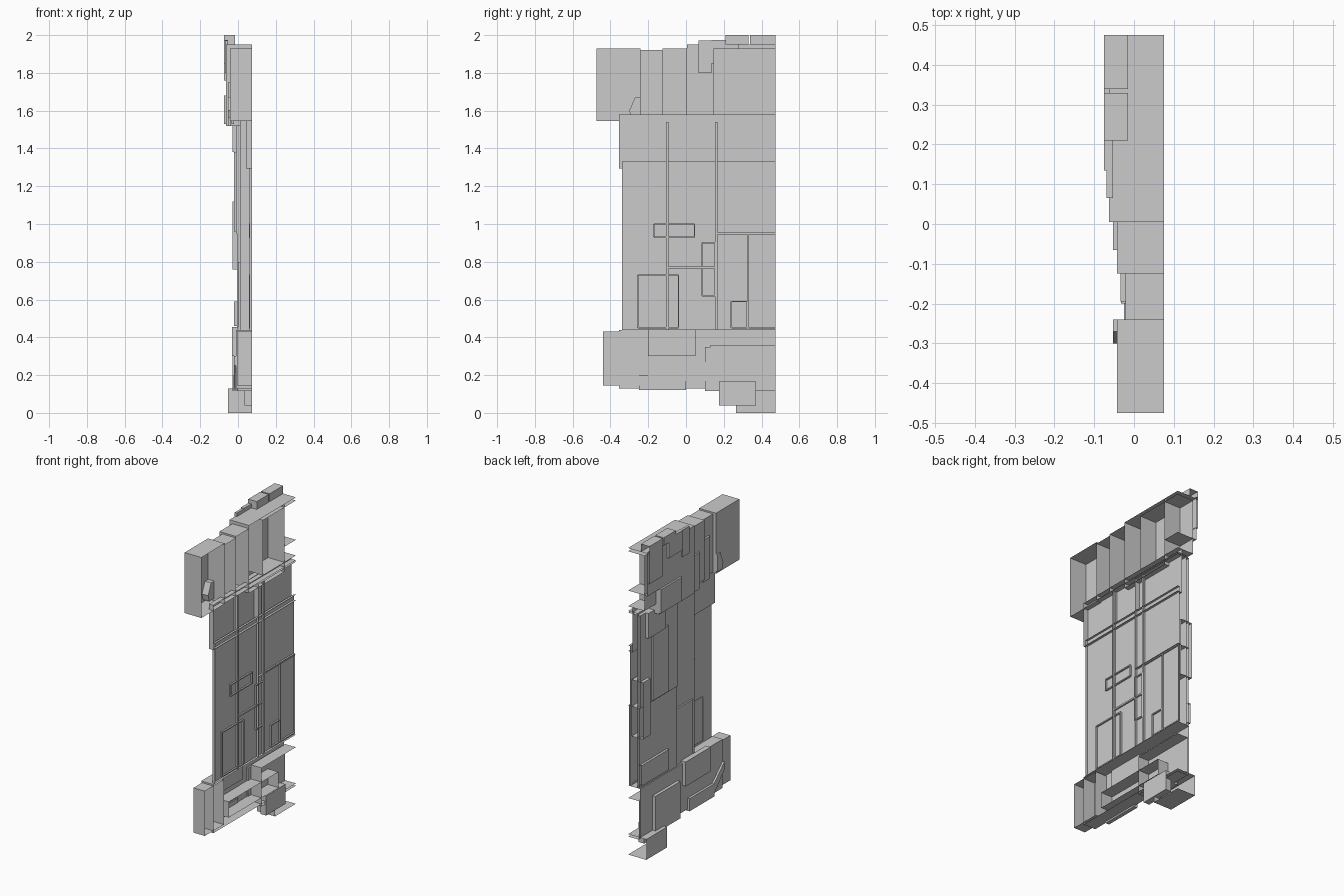
import bpy, bmesh

cube = bpy.data.objects.get("Cube")
if cube:
    bpy.data.objects.remove(cube, do_unlink=True)

INNER, BACK = 0.075, 0.475  # open cut planes of the panel

grey = bpy.data.materials.new("plain_grey")
grey.use_nodes = True
colour = (0.6, 0.6, 0.6, 1)
grey.diffuse_color = colour
grey.node_tree.nodes["Principled BSDF"].inputs["Base Color"].default_value = colour


def finish(name, bm):
    mesh = bpy.data.meshes.new(name)
    bm.to_mesh(mesh)
    bm.free()
    mesh.materials.append(grey)
    obj = bpy.data.objects.new(name, mesh)
    bpy.context.collection.objects.link(obj)
    return obj


def box(name, x, y, z, open_sides=True):
    """Box between pairs of limits; sides lying on the cut planes stay open."""
    bm = bmesh.new()
    bmesh.ops.create_cube(bm, size=1)
    for v in bm.verts:
        v.co = [lim[0] if c < 0 else lim[1] for c, lim in zip(v.co, (x, y, z))]
    if open_sides:
        cut = [f for f in bm.faces
               if (f.normal.x > 0.5 and x[1] == INNER) or (f.normal.y > 0.5 and y[1] == BACK)]
        bmesh.ops.delete(bm, geom=cut, context='FACES')
    return finish(name, bm)


def shell(name, x, y, z):
    return box(name, (x, INNER), y, z)


def prism(name, x, outline):
    """Extrude a y-z outline along x."""
    bm = bmesh.new()
    face = bm.faces.new([bm.verts.new((x[0], a, b)) for a, b in outline])
    top = bmesh.ops.extrude_face_region(bm, geom=[face])["geom"]
    for v in top:
        if isinstance(v, bmesh.types.BMVert):
            v.co.x = x[1]
    bmesh.ops.recalc_face_normals(bm, faces=bm.faces)
    return finish(name, bm)


# Crown: stepped hollow bays
shell("crown_front_bay", -0.043, (-0.475, -0.24), (1.545, 1.93))
shell("crown_recessed_bay", -0.022, (-0.24, -0.125), (1.55, 1.92))
shell("crown_middle_bay", -0.043, (-0.125, 0.005), (1.55, 1.93))
shell("crown_rear_bay", -0.063, (0.005, 0.36), (1.52, 1.95))
shell("crown_end_bay", -0.063, (0.36, BACK), (1.68, 1.95))
shell("crown_divider", -0.04, (0.145, BACK), (1.58, 1.93))

# Crown: roof blocks and wall plates
box("roof_block", (-0.075, -0.015), (0.21, 0.33), (1.95, 2.0))
box("roof_end_block", (-0.075, -0.015), (0.34, BACK), (1.95, 2.0))
box("crown_end_plate", (-0.075, -0.06), (0.34, BACK), (1.76, 1.96))
box("crown_upper_plate", (-0.075, -0.053), (0.135, 0.28), (1.85, 1.975))
box("crown_narrow_plate", (-0.069, -0.053), (0.065, 0.135), (1.8, 1.972))
box("crown_lower_plate", (-0.075, -0.06), (0.145, 0.36), (1.53, 1.68))
box("crown_side_plate", (-0.053, -0.04), (-0.065, 0.005), (1.52, 1.75))
box("crown_recess_plate", (-0.034, -0.02), (-0.195, -0.125), (1.53, 1.8))
prism("crown_bracket", (-0.053, 0.0),
      [(-0.24, 1.56), (-0.29, 1.56), (-0.3, 1.6), (-0.27, 1.67), (-0.24, 1.67)])

# Shaft: nested hollow walls
shell("shaft_front_wall", 0.06, (-0.34, BACK), (0.44, 1.33))
shell("shaft_upper_wall", 0.043, (-0.355, BACK), (1.295, 1.58))
shell("shaft_middle_wall", 0.01, (-0.1, BACK), (0.44, 1.55))
shell("shaft_rear_lower_wall", -0.005, (0.1, BACK), (0.44, 0.95))
shell("shaft_rear_upper_wall", -0.01, (0.1, BACK), (0.95, 1.54))

# Shaft: raised plates outside
box("shaft_top_plate", (-0.03, 0.0), (0.25, 0.42), (1.38, 1.54))
box("shaft_end_box", (-0.03, 0.05), (0.4, BACK), (0.76, 1.12))
box("shaft_low_plate", (-0.02, 0.0), (0.2, BACK), (0.46, 0.59))
box("shaft_middle_plate", (0.0, 0.02), (-0.07, 0.15), (0.44, 0.8))
box("shaft_strip", (-0.02, 0.0), (0.2, 0.36), (0.96, 1.38))

# Shaft: thin ribs and frames on the inner side
RIB, W = (0.058, 0.07), 0.007


def rib(name, y, z):
    box(name, RIB, y, z)


def frame(name, y, z):
    for k, lim in enumerate(z):
        rib(f"{name}_rail_{k}", y, (lim - W / 2, lim + W / 2))
    for k, lim in enumerate(y):
        rib(f"{name}_post_{k}", (lim - W / 2, min(lim + W / 2, BACK)), z)


for i, y in enumerate((-0.1, 0.16)):
    rib(f"inner_post_{i}", (y - W, y + W), (0.44, 1.54))
rib("inner_rail_rear", (0.16, BACK), (0.945, 0.955))
rib("inner_rail_middle", (-0.1, 0.16), (0.765, 0.775))
frame("inner_slot", (-0.17, 0.045), (0.93, 1.0))
frame("inner_tall_slot", (0.085, 0.155), (0.62, 0.9))
frame("inner_door", (-0.255, -0.04), (0.45, 0.73))
frame("inner_small_door", (0.24, 0.325), (0.45, 0.59))
frame("inner_rear_door", (0.33, BACK), (0.45, 0.95))

# Base: hollow bays and plates
shell("base_front_bay", -0.005, (-0.44, -0.25), (0.145, 0.43))
shell("base_main_bay", -0.01, (-0.355, BACK), (0.13, 0.44))
box("base_upper_plate", (-0.033, 0.0), (-0.2, 0.05), (0.3, 0.455))
box("base_lower_plate", (-0.025, 0.0), (-0.25, 0.0), (0.12, 0.2))
box("base_rear_plate", (-0.03, 0.0), (0.1, 0.35), (0.115, 0.35))
shell("base_inner_beam", -0.005, (-0.2, 0.3), (0.17, 0.27))
shell("base_shelf", 0.0, (0.13, BACK), (0.115, 0.36))
prism("base_diagonal_brace", (-0.022, -0.008),
      [(-0.355, 0.3), (-0.25, 0.2), (-0.25, 0.13), (-0.355, 0.25)])

# Foot
shell("foot", -0.053, (0.265, BACK), (0.0, 0.13))
box("foot_block", (0.035, INNER), (0.175, 0.37), (0.04, 0.165), False)
